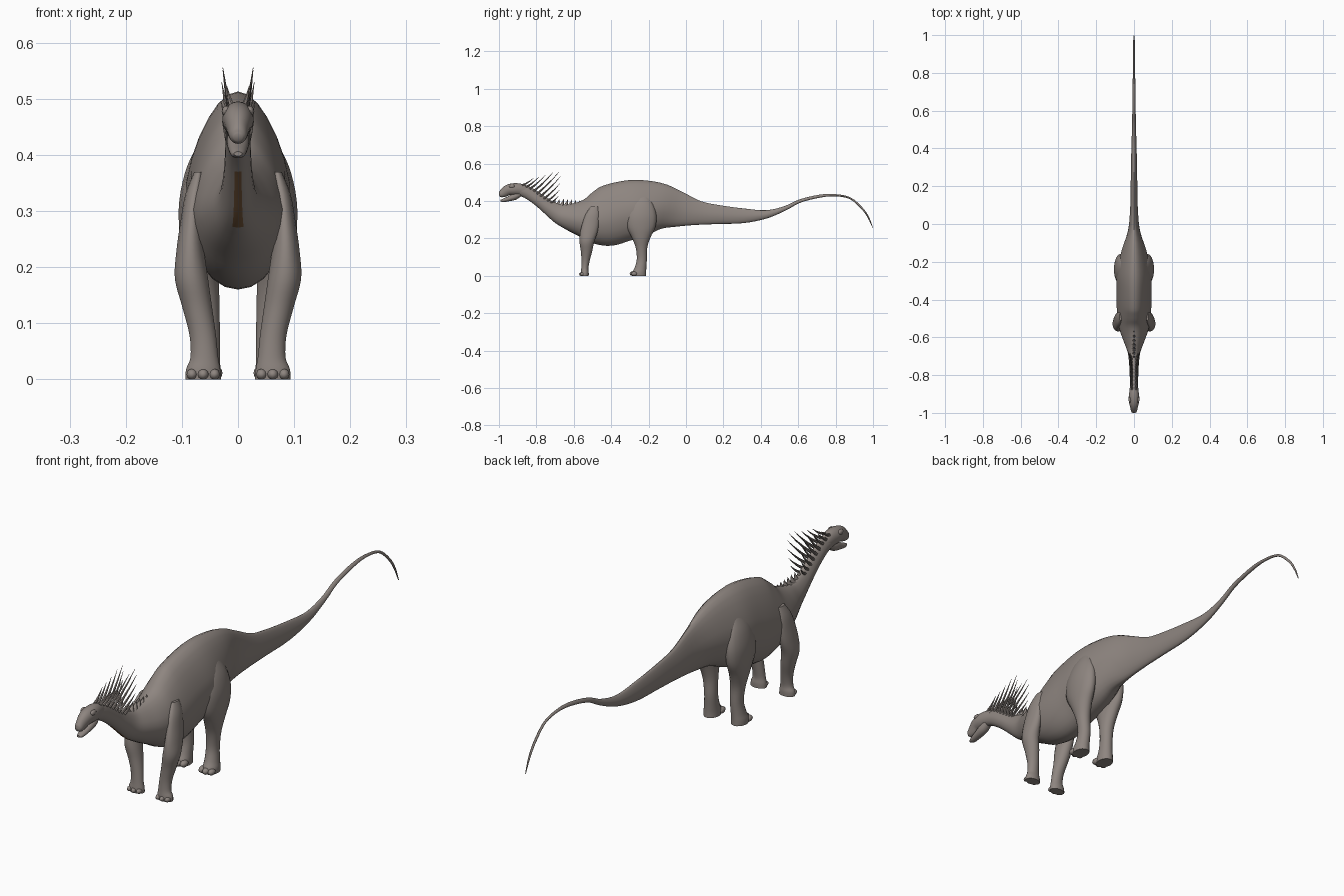
import bpy, bmesh, math
from mathutils import Vector

if "Cube" in bpy.data.objects:
    bpy.data.objects.remove(bpy.data.objects["Cube"])


def material(name, rgb):
    m = bpy.data.materials.new(name)
    m.diffuse_color = (*rgb, 1)
    m.use_nodes = True
    m.node_tree.nodes["Principled BSDF"].inputs["Base Color"].default_value = m.diffuse_color
    return m


SKIN = material("grey brown skin", (0.27, 0.235, 0.215))
THROAT = material("rust brown throat", (0.17, 0.09, 0.04))


def smooth_rows(rows, n):
    """Catmull-Rom interpolation of rows of numbers."""
    p = [rows[0]] + list(rows) + [rows[-1]]
    out = []
    for i in range(1, len(p) - 2):
        for k in range(n):
            t = k / n
            out.append([0.5 * (2 * b + (c - a) * t + (2 * a - 5 * b + 4 * c - d) * t * t
                               + (3 * b - a - 3 * c + d) * t ** 3)
                        for a, b, c, d in zip(*p[i - 1:i + 3])])
    return out + [list(rows[-1])]


def finish(bm, name):
    bmesh.ops.recalc_face_normals(bm, faces=bm.faces)
    me = bpy.data.meshes.new(name)
    bm.to_mesh(me)
    bm.free()
    ob = bpy.data.objects.new(name, me)
    bpy.context.collection.objects.link(ob)
    me.materials.append(SKIN)
    for f in me.polygons:
        f.use_smooth = True
    me.set_sharp_from_angle(angle=math.radians(50))
    return ob


def skin_rings(bm, rings):
    vs = [[bm.verts.new(c) for c in r] for r in rings]
    n = len(vs[0])
    for a, b in zip(vs, vs[1:]):
        for i in range(n):
            bm.faces.new((a[i], a[(i + 1) % n], b[(i + 1) % n], b[i]))
    bm.faces.new(vs[0])
    bm.faces.new(vs[-1])


def spine_loft(name, rows, n=4, seg=24, pinch=0.0):
    """Rings square to a path in the yz plane; rows are y, z, half height, half width."""
    rows = smooth_rows(rows, n)
    rings = []
    for i, (y, z, h, w) in enumerate(rows):
        a, b = rows[max(i - 1, 0)], rows[min(i + 1, len(rows) - 1)]
        d = Vector((0, b[0] - a[0], b[1] - a[1])).normalized()
        up = Vector((0, -d.z, d.y))
        ring = []
        for k in range(seg):
            t = math.tau * k / seg
            c = math.cos(t)
            low = -0.12 * pinch * math.sin(t) ** 2     # widest below the middle
            x = w * math.sin(t) * (1 - pinch * max(c, 0))
            ring.append(Vector((x, y, z)) + up * h * (c + low))
        rings.append(ring)
    bm = bmesh.new()
    skin_rings(bm, rings)
    return finish(bm, name)


def limb(name, rows, toes, side):
    """Level rings; rows are x, y, z, x radius, y radius. Toes are x, y, radius."""
    bm = bmesh.new()
    skin_rings(bm, [[(side * (x + rx * math.sin(math.tau * k / 18)),
                      y + ry * math.cos(math.tau * k / 18), max(z, 0)) for k in range(18)]
                    for x, y, z, rx, ry in smooth_rows(rows, 4)])
    for x, y, r in toes:
        s = bmesh.ops.create_uvsphere(bm, u_segments=10, v_segments=6, radius=r)
        for v in s["verts"]:
            v.co = (side * (x + v.co.x), y + v.co.y * 1.5, r * 0.9 + max(v.co.z, -r * 0.9))
    finish(bm, name)


# neck, trunk and tail in one sweep
body = spine_loft("body", [
    (-.90, .462, .031, .024), (-.85, .447, .033, .022), (-.79, .408, .034, .023),
    (-.735, .366, .039, .026), (-.676, .331, .054, .034), (-.62, .315, .073, .055),
    (-.56, .307, .098, .076), (-.50, .306, .134, .087), (-.43, .316, .159, .092),
    (-.35, .341, .161, .092), (-.25, .362, .153, .090), (-.142, .372, .126, .066),
    (-.035, .355, .094, .032), (.07, .336, .064, .021), (.18, .327, .05, .018),
    (.31, .321, .039, .016), (.43, .329, .022, .013), (.53, .361, .012, .010),
    (.61, .400, .009, .009), (.716, .426, .008, .008), (.796, .431, .006, .006),
    (.877, .415, .005, .005), (.94, .362, .005, .005), (.975, .312, .004, .004),
    (.998, .258, .0015, .0015)], pinch=0.25)

# rust stripe under the neck
body.data.materials.append(THROAT)
for f in body.data.polygons:
    if -.80 < f.center.y < -.68 and abs(f.center.x) < .008 and f.normal.z < -0.2:
        f.material_index = 1

# head: skull and lower jaw
spine_loft("skull", [
    (-.86, .452, .028, .02), (-.89, .461, .032, .025), (-.92, .463, .032, .028),
    (-.95, .459, .029, .025), (-.975, .444, .024, .019), (-.992, .434, .016, .015),
    (-.999, .431, .007, .008)])
spine_loft("lower_jaw", [
    (-.885, .438, .012, .016), (-.915, .424, .018, .020), (-.95, .411, .013, .017),
    (-.978, .403, .009, .013), (-.992, .402, .004, .007)])


# brow and nostril bumps
def bump(name, pos, size):
    bm = bmesh.new()
    bmesh.ops.create_uvsphere(bm, u_segments=12, v_segments=8, radius=1)
    for v in bm.verts:
        v.co = [p + c * s for p, c, s in zip(pos, v.co, size)]
    finish(bm, name)


for s, tag in ((1, "left"), (-1, "right")):
    bump("brow_" + tag, (s * .021, -.93, .478), (.008, .016, .010))
    bump("nostril_" + tag, (s * .009, -.972, .462), (.006, .012, .007))

# legs
for s, tag in ((1, "left"), (-1, "right")):
    limb("front_leg_" + tag, [
        (.070, -.49, .37, .008, .02), (.078, -.50, .33, .016, .036), (.083, -.51, .28, .020, .044),
        (.085, -.52, .23, .025, .046), (.083, -.53, .18, .030, .039), (.073, -.532, .13, .027, .030),
        (.063, -.537, .08, .024, .022), (.060, -.541, .04, .025, .019),
        (.062, -.541, .018, .031, .021), (.062, -.541, 0, .032, .021)],
        [(.042, -.553, .010), (.062, -.557, .010), (.082, -.553, .010)], s)
    limb("hind_leg_" + tag, [
        (.055, -.235, .43, .01, .03), (.064, -.235, .38, .027, .062), (.070, -.238, .32, .035, .080),
        (.070, -.24, .26, .035, .076), (.066, -.24, .205, .032, .050), (.060, -.238, .15, .027, .031),
        (.056, -.236, .09, .024, .027), (.058, -.243, .045, .026, .031),
        (.060, -.25, .02, .029, .037), (.060, -.25, 0, .029, .037)],
        [(.040, -.277, .013), (.060, -.282, .013), (.080, -.277, .012)], s)


def spike(bm, a, b, r, seg=7):
    """Thin bent spike from a to b."""
    a, b = Vector(a), Vector(b)
    d = (b - a).normalized()
    u = d.orthogonal().normalized()
    v = d.cross(u)
    rings = []
    for t in (0, .35, .7, 1):
        c = a.lerp(b, t) + Vector((0, .0, -.02)) * t * (1 - t)
        rr = r * (1 - t) ** .8 + .0004
        rings.append([c + rr * (u * math.cos(math.tau * k / seg) + v * math.sin(math.tau * k / seg))
                      for k in range(seg)])
    skin_rings(bm, rings)


# paired neck spines: base y, base z, tip y, tip z, tip x
SPINES = [(-.875, .485, -.815, .523, .020), (-.855, .475, -.785, .53, .023),
          (-.835, .465, -.75, .54, .025), (-.815, .452, -.712, .551, .027),
          (-.797, .438, -.678, .556, .027), (-.778, .425, -.672, .53, .029),
          (-.760, .412, -.673, .495, .030), (-.742, .40, -.676, .46, .028),
          (-.724, .39, -.68, .43, .022)]
for s, tag in ((1, "left"), (-1, "right")):
    bm = bmesh.new()
    for y, z, ty, tz, tx in SPINES:
        spike(bm, (s * .010, y, z), (s * tx, ty, tz), .0058)
    finish(bm, "neck_spines_" + tag)

# small crest points over the shoulders
bm = bmesh.new()
for i in range(7):
    y = -.71 + i * .022
    spike(bm, (0, y, .375), (0, y + .012, .412 - .001 * i), .012)
finish(bm, "shoulder_crest")
